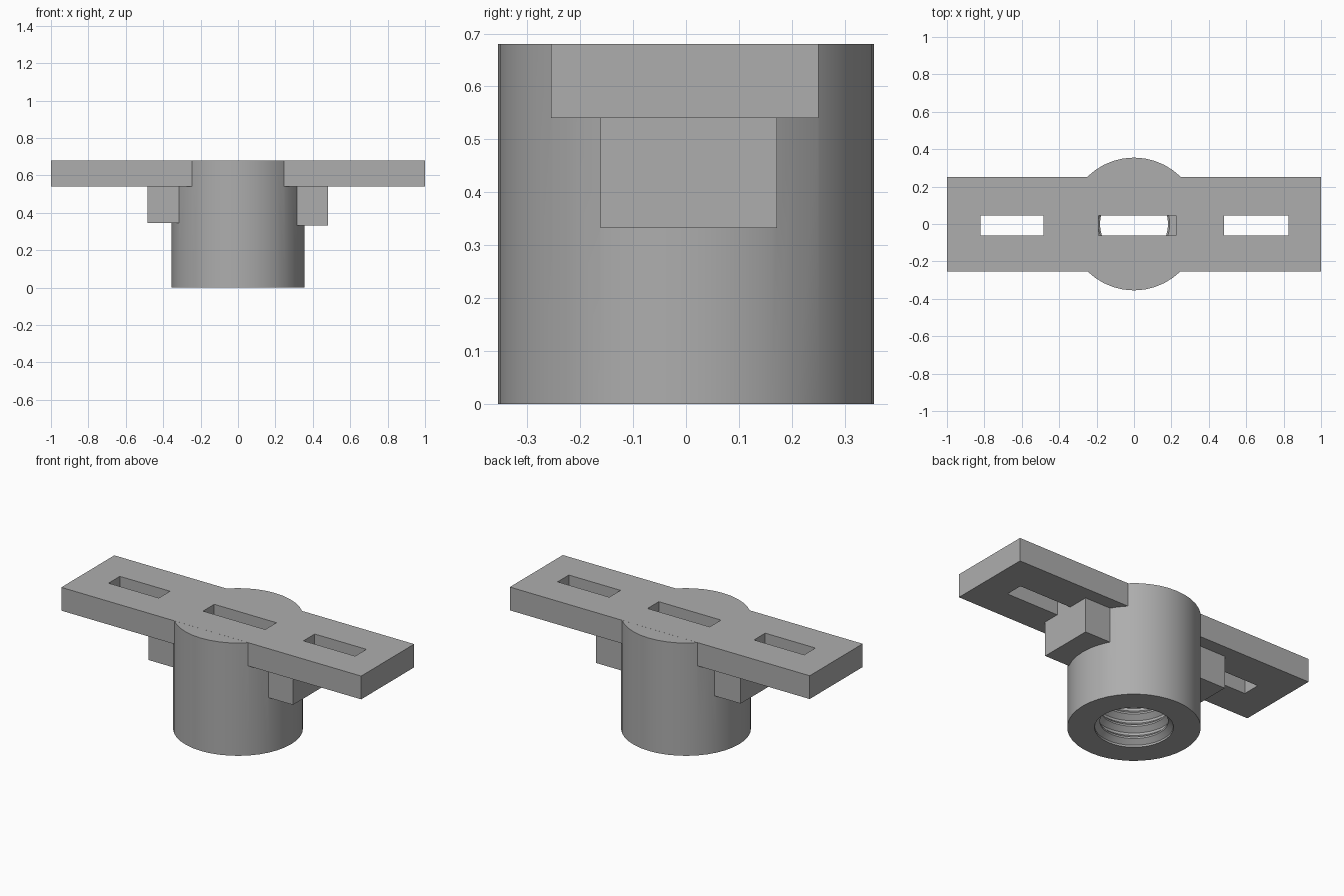
import bpy, bmesh, math

if "Cube" in bpy.data.objects:
    bpy.data.objects.remove(bpy.data.objects["Cube"])

grey = bpy.data.materials.new("plain grey")
grey.diffuse_color = (0.42, 0.42, 0.42, 1)
grey.use_nodes = True
grey.node_tree.nodes["Principled BSDF"].inputs["Base Color"].default_value = grey.diffuse_color


def make(name, bm):
    bmesh.ops.recalc_face_normals(bm, faces=bm.faces)
    me = bpy.data.meshes.new(name)
    bm.to_mesh(me)
    bm.free()
    me.materials.append(grey)
    ob = bpy.data.objects.new(name, me)
    bpy.context.collection.objects.link(ob)
    return ob


def box(name, x0, x1, y0, y1, z0, z1):
    bm = bmesh.new()
    bmesh.ops.create_cube(bm, size=1)
    for v in bm.verts:
        v.co = ((x0 + x1) / 2 + v.co.x * (x1 - x0),
                (y0 + y1) / 2 + v.co.y * (y1 - y0),
                (z0 + z1) / 2 + v.co.z * (z1 - z0))
    return make(name, bm)


def lathe(name, profile, sides):
    """Closed solid of revolution from (radius, height) pairs, bottom to top."""
    bm = bmesh.new()
    rings = [[bm.verts.new((r * math.cos(2 * math.pi * i / sides),
                            r * math.sin(2 * math.pi * i / sides), z))
              for i in range(sides)] for r, z in profile]
    for a, b in zip(rings, rings[1:]):
        for i in range(sides):
            j = (i + 1) % sides
            bm.faces.new((a[i], a[j], b[j], b[i]))
    bm.faces.new(rings[0][::-1])
    bm.faces.new(rings[-1])
    return make(name, bm)


def combine(target, other, operation):
    mod = target.modifiers.new(operation, 'BOOLEAN')
    mod.operation = operation
    mod.solver = 'EXACT'
    mod.object = other
    bpy.context.view_layer.objects.active = target
    bpy.ops.object.modifier_apply(modifier=mod.name)
    bpy.data.objects.remove(other)


# Round barrel with the long crossbar across its top
body = lathe("threaded_knob", [(0.355, 0), (0.355, 0.68)], 40)
combine(body, box("crossbar", -1, 1, -0.255, 0.25, 0.54, 0.6803), 'UNION')

# Square lugs under the bar, against the barrel
for x0, x1, z0 in ((-0.485, -0.25, 0.345), (0.25, 0.48, 0.332)):
    combine(body, box("lug", x0, x1, -0.162, 0.172, z0, 0.6), 'UNION')

# Ridged bore, open at the bottom
pitch, top = 0.075, 0.61
profile = [(0.21, -0.05), (0.21, 0.012)]
for k in range(8):
    z = 0.012 + k * pitch
    profile += [(0.182, z + 0.025), (0.182, z + 0.035), (0.21, z + 0.06)]
    if k < 7:
        profile.append((0.21, z + pitch))
profile = [p for p in profile if p[1] < top - 0.01] + [(0.182, top)]
combine(body, lathe("bore_cutter", profile, 40), 'DIFFERENCE')

# Slots through the bar
for x0, x1, z0 in ((-0.82, -0.485, 0.4), (0.48, 0.825, 0.4), (-0.19, 0.225, 0.58)):
    combine(body, box("slot_cutter", x0, x1, -0.062, 0.045, z0, 0.8), 'DIFFERENCE')

# Crisp edges with a softly shaded barrel
body.select_set(True)
bpy.context.view_layer.objects.active = body
bpy.ops.object.shade_smooth_by_angle(angle=math.radians(20))
